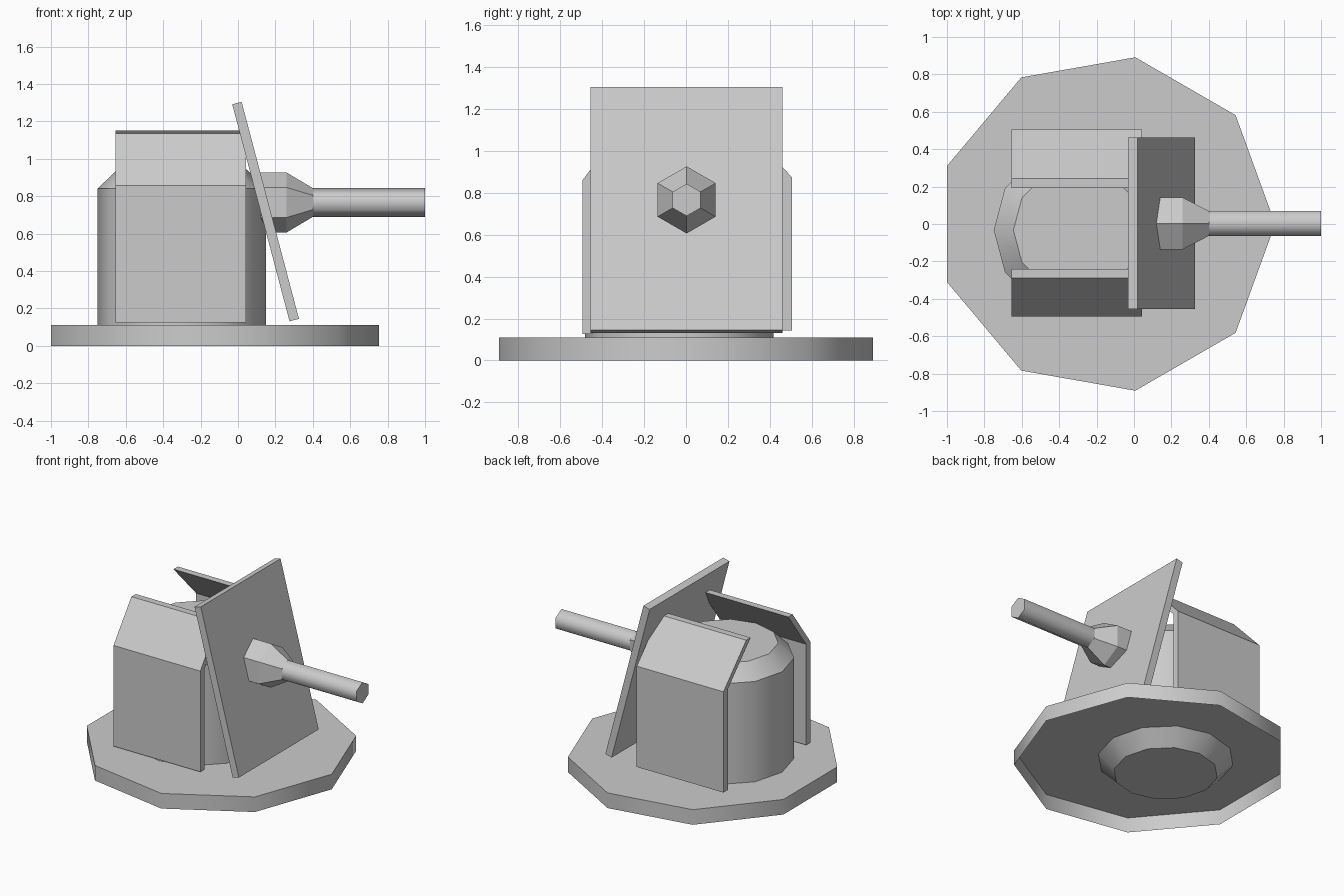
import bpy, bmesh, math
from mathutils import Vector

if "Cube" in bpy.data.objects:
    bpy.data.objects.remove(bpy.data.objects["Cube"])


def finish(name, bm, smooth_angle=None):
    mesh = bpy.data.meshes.new(name)
    bm.to_mesh(mesh)
    bm.free()
    obj = bpy.data.objects.new(name, mesh)
    bpy.context.collection.objects.link(obj)
    if smooth_angle:
        bpy.ops.object.select_all(action='DESELECT')
        obj.select_set(True)
        bpy.context.view_layer.objects.active = obj
        bpy.ops.object.shade_smooth_by_angle(angle=math.radians(smooth_angle))
    return obj


def lathe(name, profile, sides, center, phase=0, along_x=False,
          open_start=False, smooth_angle=None):
    """Stack polygon rings given as (distance, radius) along z or x."""
    bm = bmesh.new()
    rings = []
    for h, r in profile:
        ring = []
        for i in range(sides):
            a = math.radians(phase) + 2 * math.pi * i / sides
            u, v = r * math.cos(a), r * math.sin(a)
            p = Vector((h, u, v) if along_x else (u, v, h))
            ring.append(bm.verts.new(p + Vector(center)))
        rings.append(ring)
    for lo, hi in zip(rings, rings[1:]):
        for i in range(sides):
            j = (i + 1) % sides
            bm.faces.new((lo[i], lo[j], hi[j], hi[i]))
    bm.faces.new(rings[-1])
    if not open_start:
        bm.faces.new(rings[0][::-1])
    return finish(name, bm, smooth_angle)


def bent_panel(name, side, outer, top_outer, z0, z1, z2, t=0.05):
    """Upright side panel whose upper part leans inward."""
    outline = [(outer, z0), (outer, z1), (top_outer, z2),
               (top_outer - t, z2), (outer - t, z1), (outer - t, z0)]
    bm = bmesh.new()
    ends = [[bm.verts.new((x, side * y, z)) for y, z in outline]
            for x in (-0.655, 0.043)]
    for i in range(6):
        j = (i + 1) % 6
        bm.faces.new((ends[0][i], ends[0][j], ends[1][j], ends[1][i]))
    for e in ends:  # end caps as two quads around the bend
        bm.faces.new((e[0], e[1], e[4], e[5]))
        bm.faces.new((e[1], e[2], e[3], e[4]))
    bmesh.ops.recalc_face_normals(bm, faces=bm.faces)
    return finish(name, bm)


# nine-sided base shell, open underneath
lathe("base", [(0, 0.905), (0.11, 0.905)], 9, (-0.15, 0, 0),
      open_start=True, smooth_angle=42)

# twelve-sided body, chamfered at both ends
lathe("body", [(0.005, 0.345), (0.11, 0.45), (0.84, 0.45), (0.943, 0.345)],
      12, (-0.3, -0.033, 0), smooth_angle=42)

# side panels
bent_panel("front_side_panel", -1, 0.495, 0.29, 0.125, 0.858, 1.135)
bent_panel("back_side_panel", 1, 0.505, 0.243, 0.142, 0.875, 1.15)

# tilted shield plate
bm = bmesh.new()
bmesh.ops.create_cube(bm, size=1)
shield = finish("shield_plate", bm)
shield.scale = (0.052, 0.917, 1.2)
shield.rotation_euler = (0, math.radians(-14.8), 0)
shield.location = (0.1475, 0.003, 0.7175)

# six-sided collar and barrel
axis = (0, 0.003, 0.766)
lathe("barrel_collar", [(0.05, 0.16), (0.26, 0.16), (0.4, 0.077)], 6, axis,
      phase=30, along_x=True)
lathe("barrel", [(0.35, 0.077), (1.0, 0.077)], 6, axis,
      phase=30, along_x=True, smooth_angle=65)
